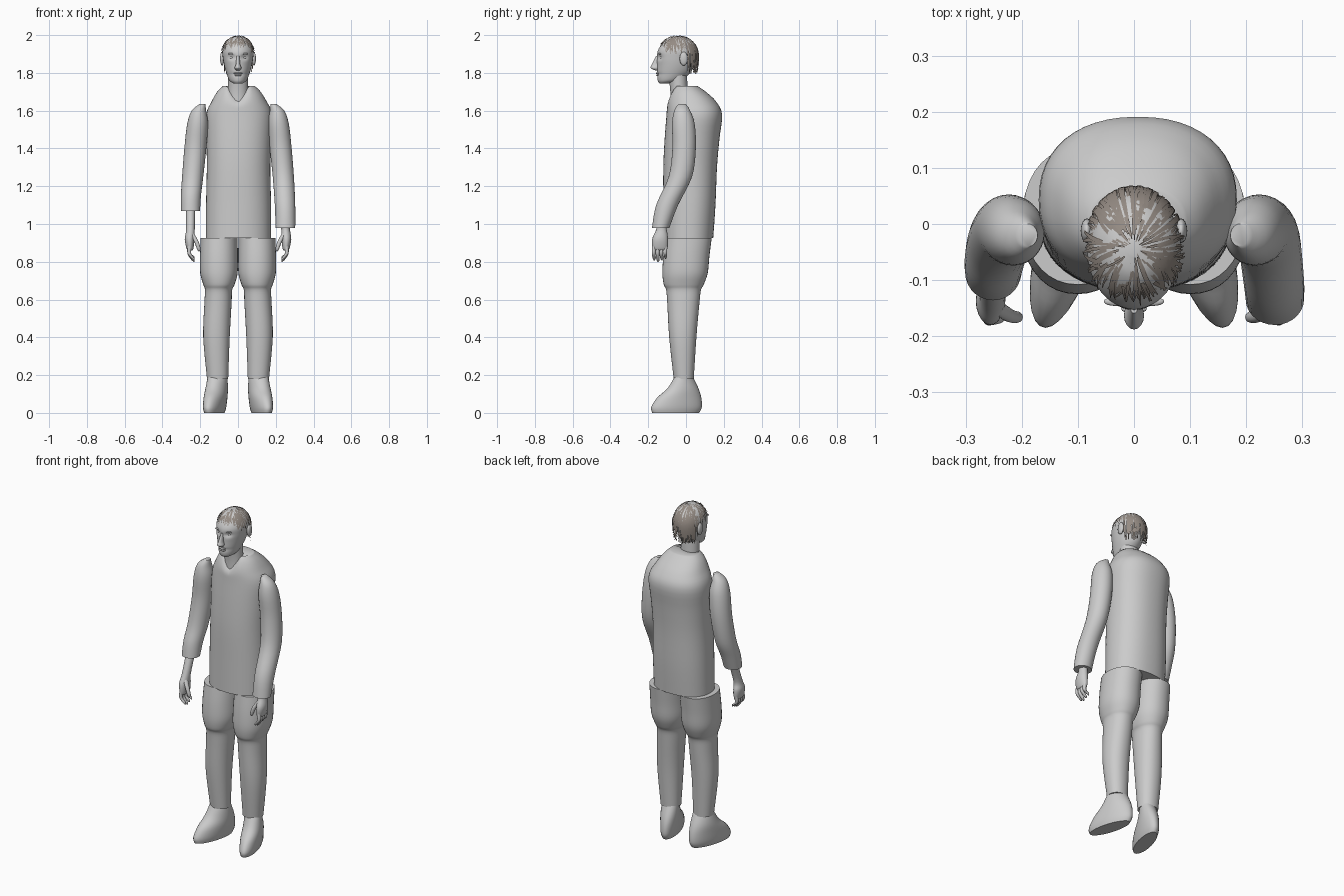
import bpy
import bmesh
import math
import random
from mathutils import Vector

random.seed(4)
default_cube = bpy.data.objects.get("Cube")
if default_cube:
    bpy.data.objects.remove(default_cube, do_unlink=True)


def make_material(name, colour):
    material = bpy.data.materials.new(name)
    material.use_nodes = True
    material.diffuse_color = colour
    material.node_tree.nodes["Principled BSDF"].inputs["Base Color"].default_value = colour
    return material


GREY = make_material("plain grey", (0.6, 0.6, 0.6, 1))
HAIR = make_material("hair brown", (0.3, 0.26, 0.23, 1))


def finish(bm, name, material):
    """Turn a bmesh into a smooth shaded object that keeps its hard rims."""
    mesh = bpy.data.meshes.new(name)
    bm.to_mesh(mesh)
    bm.free()
    mesh.materials.append(material)
    mesh.shade_smooth()
    mesh.set_sharp_from_angle(angle=math.radians(50))
    part = bpy.data.objects.new(name, mesh)
    bpy.context.scene.collection.objects.link(part)
    return part


def spline(rings, steps):
    """Catmull-Rom interpolation through a list of (z, x, y, rx, ry) rings."""
    points = [Vector(r) for r in rings]
    padded = [points[0]] + points + [points[-1]]
    result = []
    for a, b, c, d in zip(padded, padded[1:], padded[2:], padded[3:]):
        for i in range(steps):
            t = i / steps
            result.append(b + (c - a) * (t / 2)
                          + (a * 2 - b * 5 + c * 4 - d) * (t * t / 2)
                          + (b * 3 - a - c * 3 + d) * (t ** 3 / 2))
    return result + [points[-1]]


def loft(name, rings, side=1, sides=28, power=2.0, shear=0.0, steps=4, warp=None):
    """Skin a stack of rounded rings; side = -1 mirrors the part."""
    bm = bmesh.new()
    loops = []
    for z, x, y, rx, ry in spline(rings, steps):
        loop = []
        for i in range(sides):
            angle = math.tau * i / sides
            c, s = math.cos(angle), math.sin(angle)
            dx = math.copysign(abs(c) ** (2 / power), c) * max(rx, 0.002)
            dy = math.copysign(abs(s) ** (2 / power), s) * max(ry, 0.002)
            point = Vector(((x + dx - shear * dy) * side, y + dy, z))
            loop.append(bm.verts.new(warp(point) if warp else point))
        loops.append(loop)
    for low, high in zip(loops, loops[1:]):
        for i in range(sides):
            j = (i + 1) % sides
            bm.faces.new((low[i], low[j], high[j], high[i]))
    bm.faces.new(loops[0])
    bm.faces.new(loops[-1])
    bmesh.ops.recalc_face_normals(bm, faces=bm.faces)
    return finish(bm, name, GREY)


def ball(name, centre, radii):
    bm = bmesh.new()
    bmesh.ops.create_uvsphere(bm, u_segments=16, v_segments=10, radius=1)
    bmesh.ops.scale(bm, vec=radii, verts=bm.verts)
    bmesh.ops.translate(bm, vec=centre, verts=bm.verts)
    return finish(bm, name, GREY)


# Jacket body, with the front of the collar dipping into a V
def dip_collar(p):
    if p.y < 0 and p.z > 1.6:
        p.z -= 0.55 * (p.z - 1.6) * max(0, 1 - abs(p.x) / 0.06)
    return p


loft("jacket", [
    (0.925, 0.003, 0.012, 0.172, 0.132),
    (1.1, 0.003, 0.018, 0.172, 0.138),
    (1.3, 0.003, 0.022, 0.168, 0.142),
    (1.45, 0.005, 0.032, 0.172, 0.145),
    (1.58, 0.007, 0.044, 0.175, 0.147),
    (1.65, 0.006, 0.03, 0.145, 0.128),
    (1.7, 0.005, 0.012, 0.115, 0.093),
    (1.73, 0.005, 0, 0.085, 0.062)],
    sides=48, power=2.25, warp=dip_collar)

# Neck
loft("neck", [
    (1.6, 0, -0.035, 0.06, 0.05),
    (1.7, 0, -0.037, 0.054, 0.046),
    (1.8, 0, -0.045, 0.052, 0.05)])


# Head, with hollowed eye sockets and cheeks
def shape_face(p):
    if p.y < -0.06:
        socket = ((abs(p.x) - 0.032) / 0.017) ** 2 + ((p.z - 1.882) / 0.013) ** 2
        mouth = (p.x / 0.04) ** 2 + ((p.z - 1.793) / 0.008) ** 2
        p.y += 0.012 * math.exp(-socket) + 0.005 * math.exp(-mouth)
    return p


loft("head", [
    (1.745, 0, -0.115, 0.025, 0.026),
    (1.76, 0, -0.088, 0.046, 0.062),
    (1.8, 0, -0.065, 0.062, 0.088),
    (1.84, 0, -0.055, 0.073, 0.098),
    (1.88, 0, -0.05, 0.08, 0.104),
    (1.92, 0, -0.044, 0.083, 0.104),
    (1.96, 0, -0.04, 0.069, 0.082),
    (1.985, 0, -0.042, 0.042, 0.05),
    (1.994, 0, -0.044, 0.01, 0.012)],
    sides=48, steps=6, warp=shape_face)

# Facial features
loft("nose", [
    (1.812, 0, -0.152, 0.008, 0.008),
    (1.825, 0, -0.163, 0.018, 0.024),
    (1.845, 0, -0.158, 0.012, 0.023),
    (1.89, 0, -0.147, 0.007, 0.012)], sides=16)
ball("upper_lip", (0, -0.151, 1.798), (0.023, 0.009, 0.005))
ball("lower_lip", (0, -0.149, 1.788), (0.02, 0.009, 0.006))
for side, label in ((1, "left"), (-1, "right")):
    ball(label + "_eye", (side * 0.032, -0.124, 1.881), (0.014, 0.012, 0.009))
    ball(label + "_eyebrow", (side * 0.033, -0.138, 1.901), (0.021, 0.008, 0.005))
    ball(label + "_ear", (side * 0.084, -0.012, 1.875), (0.011, 0.022, 0.036))

# Hair: loose flat locks combed down from the crown, longest at the back
bm = bmesh.new()
for lock in range(210):
    azimuth = random.uniform(0, math.tau)
    back = math.cos(azimuth)
    start = random.uniform(0.1, 0.8)
    if back > 0.45:
        end = random.uniform(2.1, 2.75)
    elif back < -0.5:
        end = random.uniform(0.95, 1.2)
    else:
        end = random.uniform(1.1, 1.5)
    lift = random.uniform(0.98, 1.04)
    drift = random.uniform(-0.3, 0.3)
    previous = None
    for step in range(9):
        f = step / 8
        tilt = start + (end - start) * f
        spread = math.sin(tilt) if tilt < 1.57 else 0.85 + 0.15 * math.sin(tilt)
        half = 0.06 * (1 - 0.8 * f)
        pair = []
        for edge in (-half, half):
            turn = azimuth + drift * f + edge
            pair.append(bm.verts.new((
                0.09 * lift * spread * math.sin(turn),
                -0.043 + 0.108 * lift * spread * math.cos(turn),
                1.892 + 0.104 * lift * math.cos(tilt))))
        if previous:
            bm.faces.new((previous[0], pair[0], pair[1], previous[1]))
        previous = pair
finish(bm, "hair", HAIR)

# Sleeves: the right one is pulled up a little higher
upper_sleeve = [
    (1.635, 0.188, -0.02, 0.016, 0.02),
    (1.6, 0.207, -0.02, 0.038, 0.042),
    (1.53, 0.214, -0.014, 0.055, 0.06),
    (1.4, 0.226, -0.01, 0.058, 0.062),
    (1.25, 0.24, -0.03, 0.056, 0.062)]
cuffs = {
    "left": [(1.1, 0.249, -0.1, 0.054, 0.058), (0.98, 0.251, -0.134, 0.052, 0.046)],
    "right": [(1.15, 0.249, -0.065, 0.053, 0.058), (1.07, 0.251, -0.086, 0.05, 0.05)]}

for side, label in ((1, "left"), (-1, "right")):
    loft(label + "_sleeve", upper_sleeve + cuffs[label], side)

    # Hand: wrist and palm, four curled fingers and a thumb
    wrist = cuffs[label][-1]
    loft(label + "_palm", [
        (wrist[0] + 0.02, wrist[1], wrist[2], 0.024, 0.026),
        (0.97, 0.252, -0.13, 0.023, 0.028),
        (0.92, 0.256, -0.137, 0.026, 0.042),
        (0.87, 0.254, -0.138, 0.018, 0.04),
        (0.86, 0.252, -0.138, 0.01, 0.03)], side, sides=20)
    for number in range(4):
        y = -0.168 + 0.02 * number
        tip = 0.8 + 0.008 * abs(number - 1)
        loft(f"{label}_finger_{number + 1}", [
            (0.885, 0.256, y, 0.011, 0.011),
            (0.845, 0.258, y - 0.003, 0.01, 0.01),
            (tip + 0.012, 0.24, y, 0.009, 0.009),
            (tip, 0.232, y, 0.003, 0.003)], side, sides=10)
    loft(label + "_thumb", [
        (0.95, 0.245, -0.148, 0.012, 0.014),
        (0.91, 0.222, -0.163, 0.012, 0.012),
        (0.87, 0.208, -0.166, 0.01, 0.01),
        (0.855, 0.206, -0.166, 0.003, 0.003)], side, sides=12)

    # Trouser leg, baggy at the thigh and gathered above the knee
    loft(label + "_trouser_leg", [
        (0.925, 0.1, 0.014, 0.098, 0.122),
        (0.83, 0.101, 0.002, 0.1, 0.122),
        (0.74, 0.101, -0.005, 0.099, 0.12),
        (0.68, 0.101, -0.012, 0.083, 0.106),
        (0.65, 0.103, -0.013, 0.072, 0.092),
        (0.58, 0.106, -0.014, 0.072, 0.085),
        (0.4, 0.114, -0.017, 0.07, 0.072),
        (0.18, 0.108, -0.012, 0.056, 0.053)], side, sides=36, power=2.15)

    # Shoe, toe turned outwards
    loft(label + "_shoe", [
        (0, 0.125, -0.055, 0.045, 0.124),
        (0.03, 0.124, -0.05, 0.052, 0.134),
        (0.08, 0.119, -0.036, 0.056, 0.117),
        (0.13, 0.113, -0.016, 0.056, 0.082),
        (0.19, 0.108, -0.012, 0.051, 0.049)], side, shear=0.25)
